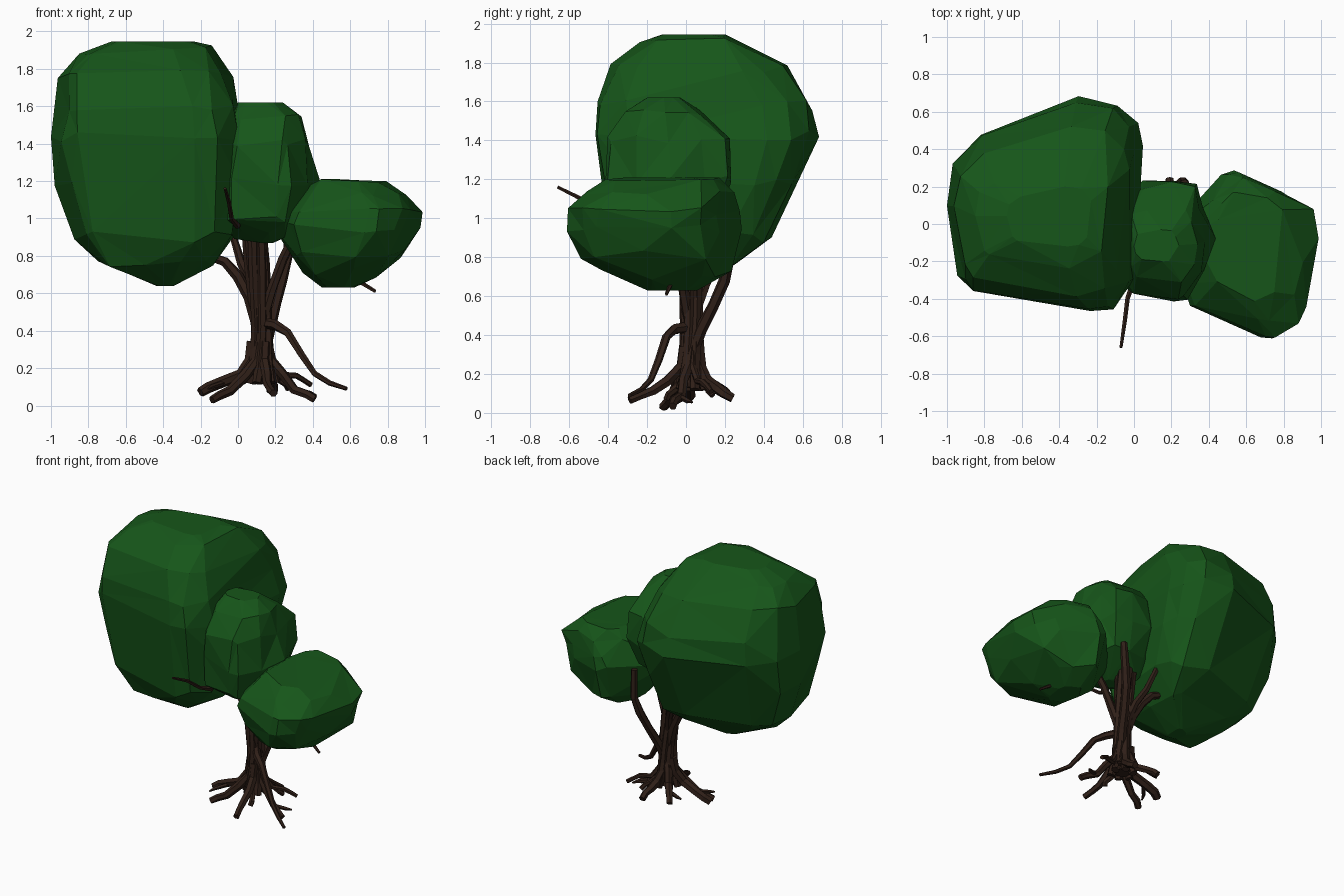
import bpy, bmesh, math, random
from mathutils import Vector

random.seed(4)

def material(name, rgb):
    m = bpy.data.materials.new(name)
    m.diffuse_color = (*rgb, 1)
    return m

LEAF = material("leaf_green", (0.008, 0.092, 0.010))
BARK = material("bark_brown", (0.029, 0.014, 0.009))

def finish(bm, name, mat):
    bmesh.ops.recalc_face_normals(bm, faces=bm.faces)
    me = bpy.data.meshes.new(name)
    bm.to_mesh(me)
    bm.free()
    me.materials.append(mat)
    ob = bpy.data.objects.new(name, me)
    bpy.context.collection.objects.link(ob)
    return ob

# Faceted leaf mass: a plan outline fitted to (z, xmin, xmax, ymin, ymax) levels
def foliage(name, plan, levels):
    xs, ys = [p[0] for p in plan], [p[1] for p in plan]
    bm = bmesh.new()
    for i, (z, x0, x1, y0, y1) in enumerate(levels):
        end = i in (0, len(levels) - 1)
        for px, py in plan:
            u = (px - min(xs)) / (max(xs) - min(xs))
            v = (py - min(ys)) / (max(ys) - min(ys))
            dz = 0 if end else random.uniform(-0.03, 0.03)
            bm.verts.new((x0 + u * (x1 - x0), y0 + v * (y1 - y0), z + dz))
    res = bmesh.ops.convex_hull(bm, input=bm.verts)
    junk = {g for g in res["geom_interior"] + res["geom_unused"]
            if isinstance(g, bmesh.types.BMVert)}
    bmesh.ops.delete(bm, geom=list(junk), context='VERTS')
    # merge small facets into broad irregular planes, then dent them slightly
    bmesh.ops.dissolve_limit(bm, angle_limit=math.radians(8), verts=bm.verts, edges=bm.edges)
    bmesh.ops.triangulate(bm, faces=bm.faces)
    low, high = levels[-1][0] + .03, levels[0][0] - .03
    for v in bm.verts:
        if low < v.co.z < high:
            t = Vector((-v.co.y + .05, v.co.x - plan[0][0] - .5, 0)).normalized()
            v.co += t * random.uniform(-.02, .02) - v.normal * random.uniform(-.004, .016)
    return finish(bm, name, LEAF)

foliage("large_foliage",
    [(-1, .11), (-.97, .33), (-.83, .48), (-.28, .67), (-.07, .63), (.02, .53), (.05, .4),
     (.04, .1), (0, -.3), (-.1, -.44), (-.24, -.47), (-.55, -.43), (-.87, -.36), (-.93, -.28)],
    [(1.945, -.68, -.23, -.12, .2), (1.9, -.85, -.14, -.23, .33), (1.77, -.97, -.03, -.38, .52),
     (1.58, -.985, .02, -.475, .65), (1.43, -1.005, .055, -.475, .675), (1.18, -.975, .05, -.44, .58),
     (.9, -.88, .0, -.4, .44), (.77, -.75, -.13, -.3, .29), (.64, -.44, -.34, -.08, .06)])

foliage("middle_foliage",
    [(-.12, -.1), (-.08, .15), (.04, .22), (.2, .24), (.33, .22), (.38, .1), (.42, -.08),
     (.37, -.25), (.3, -.4), (.22, -.41), (-.03, -.37), (-.1, -.25)],
    [(1.62, .0, .24, -.2, -.03), (1.55, -.05, .35, -.32, .1), (1.4, -.09, .4, -.41, .22),
     (1.2, -.12, .42, -.415, .24), (1.0, -.12, .38, -.38, .17), (.92, -.02, .28, -.28, .08),
     (.87, .11, .19, -.15, -.05)])

foliage("right_foliage",
    [(.18, -.05), (.35, .15), (.47, .28), (.53, .29), (.8, .19), (.95, .1), (1, -.06),
     (.97, -.25), (.92, -.45), (.87, -.53), (.75, -.61), (.67, -.6), (.3, -.45), (.25, -.33)],
    [(1.21, .45, .66, -.22, .17), (1.18, .38, .82, -.42, .21), (1.12, .3, .92, -.52, .25),
     (1.03, .21, 1.005, -.61, .28), (.95, .18, .98, -.615, .29), (.82, .25, .91, -.55, .25),
     (.71, .34, .75, -.44, .22), (.63, .45, .62, -.2, .06)])

# Knobbly limb: an uneven six-sided tube through (x, y, z, radius) points
def limb(name, pts, sides=6):
    bm = bmesh.new()
    cs = [Vector(p[:3]) for p in pts]
    rings, ref = [], Vector((0.31, 0.9, 0.3))
    for i, c in enumerate(cs):
        t = (cs[min(i + 1, len(cs) - 1)] - cs[max(i - 1, 0)]).normalized()
        a = (ref - t * ref.dot(t)).normalized()
        ref, b, r = a, t.cross(a), pts[i][3]
        rings.append([bm.verts.new(c + (a * math.cos(k * math.tau / sides)
                      + b * math.sin(k * math.tau / sides)) * r * random.uniform(.88, 1.1))
                      for k in range(sides)])
    for p, q in zip(rings, rings[1:]):
        for k in range(sides):
            bm.faces.new((p[k], p[(k + 1) % sides], q[(k + 1) % sides], q[k]))
    bm.faces.new(rings[0])
    bm.faces.new(rings[-1])
    return finish(bm, name, BARK)

# Trunk core and the strands twisting round it
limb("trunk_core", [(.13, .03, .13, .06), (.125, .03, .24, .052), (.125, .03, .4, .05),
                    (.115, .03, .6, .052), (.1, .02, .8, .055), (.08, .01, 1.05, .05)], 8)
for i in range(6):
    pts = []
    for z, spread in [(.12, .075), (.2, .052), (.3, .038), (.42, .034), (.58, .036), (.76, .042), (.95, .045)]:
        a = i * math.tau / 6 + z * 1.5
        cx = .128 - max(0, z - .4) * .08
        pts.append((cx + math.cos(a) * spread, .03 + math.sin(a) * spread - max(0, z - .5) * .04, z, .028))
    limb(f"trunk_strand_{i + 1}", pts)

# Roots: each runs from the trunk out to its tip, bending near the ground
TIPS = [(-.2, .0, .07, .028), (-.14, -.12, .03, .023), (.19, -.29, .065, .022),
        (.41, -.07, .035, .022), (.39, .13, .11, .014), (.19, .24, .075, .025),
        (-.02, .22, .09, .022), (.17, -.1, .07, .018), (.27, .14, .09, .016)]
for i, (x, y, z, r) in enumerate(TIPS):
    pts = []
    for f, h in [(.1, .34), (.17, .24), (.38, .165), (.66, z + .05), (.84, z + .025), (1, z)]:
        w = random.uniform(-.015, .015) if f < 1 else 0
        pts.append((.13 + (x - .13) * f + w, .03 + (y - .03) * f - w, h, r + (1 - f) * .008))
    limb(f"root_{i + 1}", pts)
    # short side rootlet on some roots
    if i % 3 == 0:
        mx, my = .13 + (x - .13) * .62, .03 + (y - .03) * .62
        dx, dy = (x - .13) * .22, (y - .03) * .22
        limb(f"rootlet_{i + 1}", [(mx, my, z + .05, .016), (mx + dx - dy, my + dy + dx, z + .03, .013),
                                  (mx + dx * 1.3 - dy * 1.5, my + dy * 1.3 + dx * 1.5, z + .02, .006)], 5)

# Branches
limb("right_branch", [(.14, .03, .3, .033), (.17, .08, .43, .033), (.2, .14, .55, .031),
                      (.235, .2, .68, .03), (.265, .225, .8, .028), (.27, .215, 1.0, .024)])
limb("inner_right_branch", [(.13, .02, .45, .03), (.18, -.01, .62, .028), (.24, -.03, .78, .025),
                            (.32, -.06, .95, .022)])
limb("left_branch", [(.11, .04, .42, .034), (.06, .06, .58, .032), (.0, .08, .69, .029),
                     (-.07, .1, .77, .027), (-.16, .12, .8, .024), (-.28, .13, .95, .02)])
limb("rear_branch", [(.11, .04, .5, .03), (.07, .1, .66, .027), (.02, .15, .76, .024), (-.03, .2, .92, .02)])
limb("low_branch", [(.14, .02, .44, .03), (.2, -.06, .43, .026), (.265, -.1, .39, .023),
                    (.34, -.14, .27, .02), (.41, -.18, .17, .017), (.49, -.23, .12, .014), (.58, -.29, .09, .011)])
limb("right_twig", [(.45, -.04, .8, .014), (.62, -.07, .68, .013), (.735, -.1, .61, .009)], 5)
limb("front_twig", [(.0, -.3, .96, .017), (-.035, -.4, 1.0, .013), (-.05, -.52, 1.09, .011),
                    (-.07, -.66, 1.16, .008)], 5)
